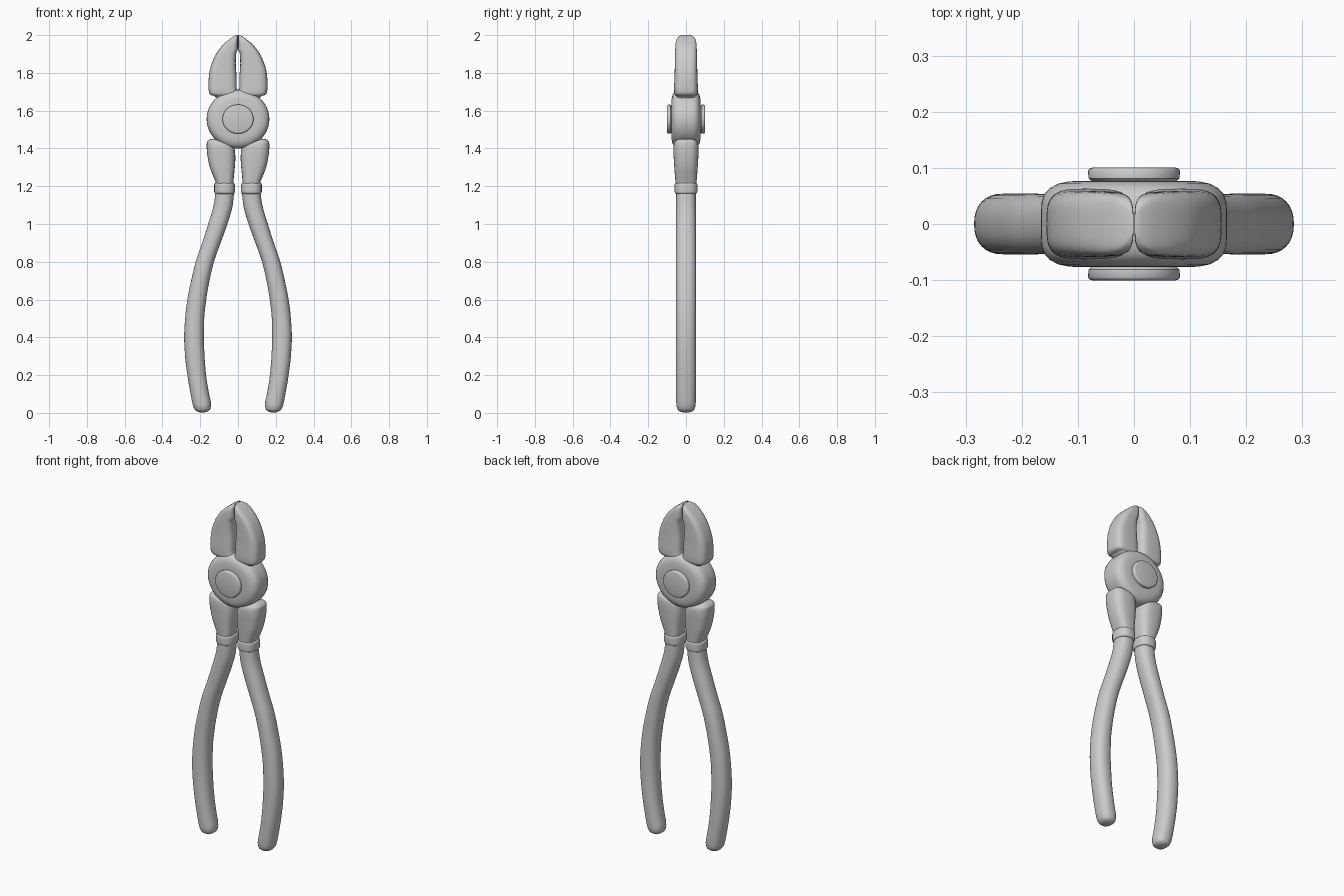
import bpy, bmesh, math


def finish(name, bm, mirror=True):
    bmesh.ops.remove_doubles(bm, verts=bm.verts, dist=1e-5)
    bmesh.ops.recalc_face_normals(bm, faces=bm.faces)
    me = bpy.data.meshes.new(name)
    bm.to_mesh(me)
    bm.free()
    ob = bpy.data.objects.new(name, me)
    bpy.context.collection.objects.link(ob)
    bpy.ops.object.select_all(action='DESELECT')
    ob.select_set(True)
    bpy.context.view_layer.objects.active = ob
    bpy.ops.object.shade_smooth_by_angle(angle=math.radians(45))
    if mirror:
        m = ob.modifiers.new("Mirror", 'MIRROR')
        m.use_mirror_merge = False
    return ob


def smooth_sections(secs, steps):
    """Monotone cubic interpolation of (z, x_in, x_out, half_depth) along z."""
    d = [[(b[k] - a[k]) / (b[0] - a[0]) for k in range(4)]
         for a, b in zip(secs, secs[1:])]

    def slope(i, k):
        if i == 0 or i == len(d):
            return d[min(i, len(d) - 1)][k]
        p, q = d[i - 1][k], d[i][k]
        return 0 if p * q <= 0 else 2 * p * q / (p + q)

    out = [secs[0]]
    for i, (a, b) in enumerate(zip(secs, secs[1:])):
        h = b[0] - a[0]
        for s in range(1, steps + 1):
            t = s / steps
            out.append([(2*t**3 - 3*t**2 + 1) * a[k] + (t**3 - 2*t*t + t) * h * slope(i, k)
                        + (3*t*t - 2*t**3) * b[k] + (t**3 - t*t) * h * slope(i + 1, k)
                        for k in range(4)])
    return out


def loft(name, secs, power=2.0, steps=4, n=32):
    """Stack of superellipse rings between an inner and outer x, mirrored to the other side."""
    bm = bmesh.new()
    rings = []
    for z, x0, x1, ry in smooth_sections(secs, steps):
        ring = []
        for i in range(n):
            a = 2 * math.pi * i / n
            c, s = math.cos(a), math.sin(a)
            ring.append(bm.verts.new((
                (x0 + x1) / 2 + (x1 - x0) / 2 * math.copysign(abs(c) ** (2 / power), c),
                ry * math.copysign(abs(s) ** (2 / power), s), z)))
        rings.append(ring)
    for a, b in zip(rings, rings[1:]):
        for i in range(n):
            j = (i + 1) % n
            bm.faces.new((a[i], a[j], b[j], b[i]))
    bm.faces.new(rings[0])
    bm.faces.new(rings[-1])
    return finish(name, bm)


def turned(name, profile, z, sz=1.0, n=56):
    """Profile of (radius, y) spun about the y axis, centred at height z."""
    bm = bmesh.new()
    vs = [bm.verts.new((r, y, 0)) for r, y in profile]
    es = [bm.edges.new(e) for e in zip(vs, vs[1:])]
    bmesh.ops.spin(bm, geom=vs + es, cent=(0, 0, 0), axis=(0, 1, 0),
                   angle=2 * math.pi, steps=n)
    for v in bm.verts:
        v.co.z = v.co.z * sz + z
    return finish(name, bm, mirror=False)


# Jaws: narrow root inside the joint, shoulder, slit, rounded tip
loft("jaws", [
    (1.60, 0.001, 0.100, 0.050), (1.665, 0.001, 0.115, 0.050),
    (1.678, 0.001, 0.128, 0.053), (1.683, 0.001, 0.144, 0.058),
    (1.695, 0.001, 0.153, 0.062), (1.72, 0.007, 0.156, 0.063),
    (1.75, 0.007, 0.156, 0.062), (1.80, 0.009, 0.152, 0.060),
    (1.85, 0.012, 0.139, 0.059), (1.90, 0.010, 0.116, 0.058),
    (1.925, 0.001, 0.100, 0.057), (1.955, 0.001, 0.073, 0.055),
    (1.98, 0.001, 0.043, 0.049), (1.993, 0.001, 0.023, 0.038),
    (2.00, 0.001, 0.008, 0.022)], power=3.6, steps=3, n=40)

# Round pivot joint
half = [(0.0, 0.076), (0.085, 0.077), (0.115, 0.076), (0.135, 0.072),
        (0.150, 0.064), (0.160, 0.053), (0.165, 0.038), (0.166, 0.015)]
turned("pivot_joint", half + [(r, -y) for r, y in reversed(half)], 1.555, 0.94)

# Rivet heads on both faces
for label, s in (("front", -1), ("back", 1)):
    turned(label + "_rivet", [(0, s * 0.101), (0.072, s * 0.101), (0.079, s * 0.099),
                              (0.082, s * 0.095), (0.081, s * 0.081),
                              (0.076, s * 0.077), (0.076, s * 0.06)], 1.555, 0.94)

# Shanks below the joint
loft("shanks", [
    (1.19, 0.028, 0.114, 0.052), (1.215, 0.025, 0.117, 0.055),
    (1.25, 0.022, 0.130, 0.058), (1.30, 0.017, 0.149, 0.062),
    (1.35, 0.014, 0.160, 0.065), (1.39, 0.017, 0.165, 0.067),
    (1.415, 0.022, 0.166, 0.066), (1.43, 0.045, 0.165, 0.062),
    (1.442, 0.075, 0.158, 0.053), (1.45, 0.10, 0.145, 0.035)], power=2.8)

# Collars at the top of the grips
loft("collars", [
    (1.160, 0.024, 0.118, 0.052), (1.164, 0.018, 0.124, 0.058),
    (1.172, 0.016, 0.126, 0.060), (1.206, 0.016, 0.126, 0.060),
    (1.214, 0.018, 0.124, 0.058), (1.218, 0.026, 0.116, 0.051)], power=2.4, steps=2)

# Curved handle grips with domed ends
loft("handles", [
    (0.003, 0.175, 0.202, 0.018), (0.008, 0.160, 0.217, 0.034),
    (0.02, 0.147, 0.230, 0.045), (0.045, 0.143, 0.240, 0.051),
    (0.10, 0.153, 0.251, 0.053), (0.20, 0.169, 0.268, 0.054),
    (0.30, 0.177, 0.280, 0.054), (0.40, 0.181, 0.285, 0.054),
    (0.50, 0.179, 0.280, 0.054), (0.60, 0.168, 0.268, 0.054),
    (0.70, 0.151, 0.248, 0.054), (0.80, 0.127, 0.224, 0.054),
    (0.90, 0.092, 0.190, 0.053), (1.00, 0.056, 0.158, 0.053),
    (1.10, 0.028, 0.129, 0.052), (1.18, 0.020, 0.117, 0.052)], power=2.3)
